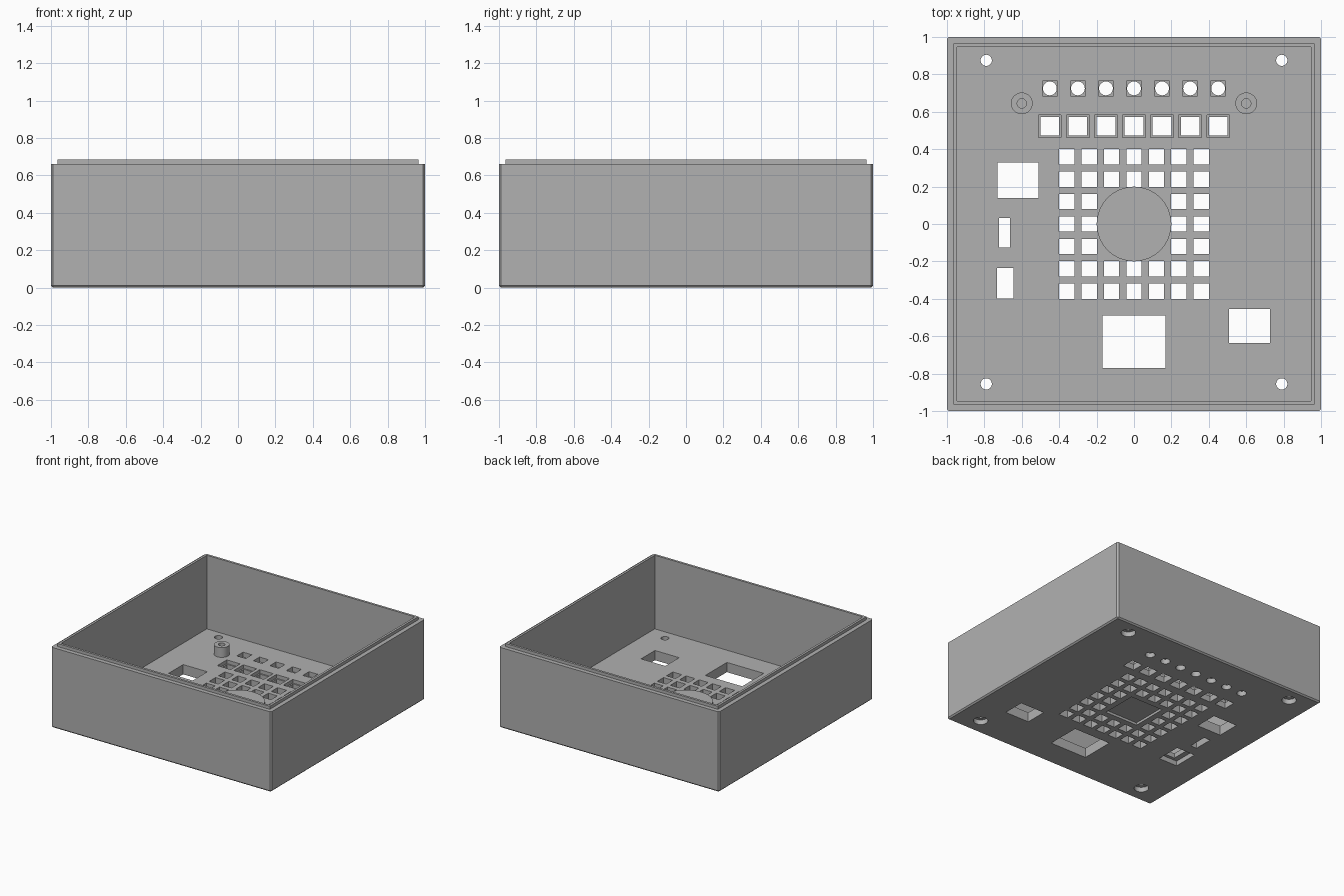
import bpy, bmesh
from mathutils import Matrix

if "Cube" in bpy.data.objects:
    bpy.data.objects.remove(bpy.data.objects["Cube"], do_unlink=True)

grey = bpy.data.materials.new("grey plastic")
grey.use_nodes = True
colour = (0.44, 0.44, 0.44, 1)
grey.diffuse_color = colour
grey.node_tree.nodes["Principled BSDF"].inputs["Base Color"].default_value = colour

FLOOR, RIM, LIP = 0.08, 0.66, 0.685


def make(name, bm):
    bmesh.ops.recalc_face_normals(bm, faces=bm.faces)
    mesh = bpy.data.meshes.new(name)
    bm.to_mesh(mesh)
    bm.free()
    mesh.materials.append(grey)
    ob = bpy.data.objects.new(name, mesh)
    bpy.context.collection.objects.link(ob)
    return ob


def box(bm, x, y, w, d, z0, z1):
    m = Matrix.Translation((x, y, (z0 + z1) / 2)) @ Matrix.Diagonal((w, d, z1 - z0, 1))
    bmesh.ops.create_cube(bm, size=1, matrix=m)


def cylinder(bm, x, y, r, z0, z1):
    bmesh.ops.create_cone(bm, cap_ends=True, segments=32, radius1=r, radius2=r,
                          depth=z1 - z0, matrix=Matrix.Translation((x, y, (z0 + z1) / 2)))


def skin(bm, rings):
    """Join matching loops of vertices with quads."""
    for a, b in zip(rings, rings[1:]):
        n = len(a)
        for i in range(n):
            bm.faces.new((a[i], a[(i + 1) % n], b[(i + 1) % n], b[i]))


def smooth(ob):
    bpy.ops.object.select_all(action='DESELECT')
    ob.select_set(True)
    bpy.context.view_layer.objects.active = ob
    bpy.ops.object.shade_smooth_by_angle()


def cut(ob, bm):
    cutter = make("cutter", bm)
    cutter.hide_render = True
    mod = ob.modifiers.new("cut", 'BOOLEAN')
    mod.operation, mod.solver, mod.object = 'DIFFERENCE', 'EXACT', cutter
    bpy.context.view_layer.objects.active = ob
    bpy.ops.object.modifier_apply(modifier=mod.name)
    bpy.data.objects.remove(cutter, do_unlink=True)


# Open case with a stepped lip, from square sections
bm = bmesh.new()
sections = [(1, 0), (1, RIM), (0.965, RIM), (0.965, LIP), (0.946, LIP), (0.946, FLOOR)]
rings = [[bm.verts.new((sx * h, sy * h, z)) for sx, sy in ((1, 1), (-1, 1), (-1, -1), (1, -1))]
         for h, z in sections]
skin(bm, rings)
bm.faces.new(rings[0])
bm.faces.new(rings[-1])
outer = set(rings[0] + rings[1])
edges = [e for e in bm.edges if set(e.verts) <= outer
         and min(v.co.z for v in e.verts) < 0.01]
bmesh.ops.bevel(bm, geom=edges, offset=0.011, segments=1, affect='EDGES')
case = make("case", bm)

# Pockets that stop part way through the floor
row = [0.15 * i for i in range(-3, 4)]
screws = [(sx * 0.79, y) for sx in (-1, 1) for y in (0.875, -0.855)]
bm = bmesh.new()
for x in row:
    box(bm, x, 0.725, 0.08, 0.08, 0.04, 0.2)
    box(bm, x, 0.523, 0.122, 0.122, 0.05, 0.2)
for x, y in screws:
    cylinder(bm, x, y, 0.055, -0.1, 0.04)
box(bm, -0.69, -0.32, 0.17, 0.21, -0.1, 0.04)
box(bm, 0, 0, 0.3, 0.3, -0.1, 0.02)
cut(case, bm)

# Openings right through the floor
bm = bmesh.new()
for x in row:
    cylinder(bm, x, 0.725, 0.037, -0.1, 0.3)
    box(bm, x, 0.523, 0.1, 0.1, -0.1, 0.3)
for x, y in screws:
    cylinder(bm, x, y, 0.03, -0.1, 0.3)
for i in range(-3, 4):
    for j in range(-3, 4):
        if max(abs(i), abs(j)) > 1:
            box(bm, 0.12 * i, 0.12 * j, 0.082, 0.082, -0.1, 0.3)
for x, y, w, d in ((-0.62, 0.235, 0.22, 0.19), (-0.692, -0.047, 0.057, 0.158),
                   (-0.688, -0.317, 0.088, 0.165), (0, -0.63, 0.335, 0.28),
                   (0.617, -0.545, 0.22, 0.18)):
    box(bm, x, y, w, d, -0.1, 0.3)
cut(case, bm)
smooth(case)

# Raised round pad in the middle of the floor
bm = bmesh.new()
cylinder(bm, 0, 0, 0.2, FLOOR - 0.005, FLOOR + 0.02)
smooth(make("centre_pad", bm))

# Screw posts with blind bores
for side, x in (("left", 0.6), ("right", -0.6)):
    bm = bmesh.new()
    cylinder(bm, x, 0.645, 0.058, FLOOR - 0.005, FLOOR + 0.08)
    post = make(side + "_screw_post", bm)
    bore = bmesh.new()
    cylinder(bore, x, 0.645, 0.025, FLOOR + 0.005, FLOOR + 0.2)
    cut(post, bore)
    smooth(post)
